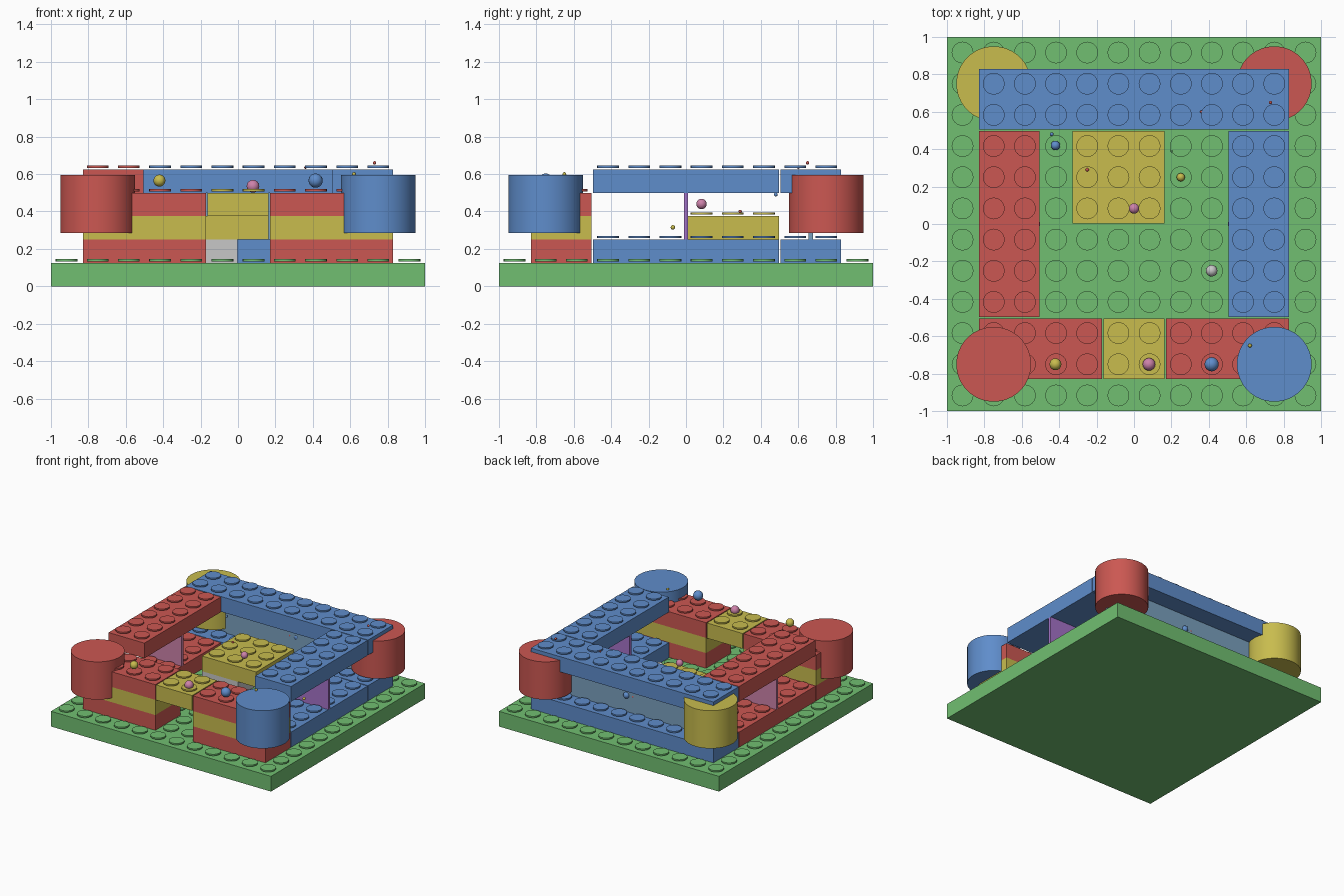
import bpy, bmesh
from mathutils import Matrix, Vector

cube = bpy.data.objects.get("Cube")
if cube:
    bpy.data.objects.remove(cube)

PITCH = 1 / 6      # stud spacing
H = 0.125          # brick height
GAP = 0.004        # clearance at brick sides


def material(name, rgb):
    m = bpy.data.materials.new(name)
    m.use_nodes = True
    m.diffuse_color = (*rgb, 1)
    bsdf = next(n for n in m.node_tree.nodes if n.type == 'BSDF_PRINCIPLED')
    bsdf.inputs["Base Color"].default_value = (*rgb, 1)
    return m


RED = material("red", (0.60, 0.097, 0.084))
GREEN = material("green", (0.165, 0.52, 0.165))
BLUE = material("blue", (0.114, 0.266, 0.597))
YELLOW = material("yellow", (0.577, 0.503, 0.076))
PURPLE = material("purple", (0.376, 0.171, 0.578))
PINK = material("pink", (0.61, 0.223, 0.402))
GREY = material("light grey", (0.57, 0.57, 0.57))
GLASS = material("pale blue glass", (0.195, 0.352, 0.515))


def finish(name, bm, mat, smooth=False):
    mesh = bpy.data.meshes.new(name)
    bm.to_mesh(mesh)
    bm.free()
    mesh.materials.append(mat)
    obj = bpy.data.objects.new(name, mesh)
    bpy.context.collection.objects.link(obj)
    if smooth:
        bpy.ops.object.select_all(action='DESELECT')
        obj.select_set(True)
        bpy.context.view_layer.objects.active = obj
        bpy.ops.object.shade_smooth_by_angle()
    return obj


def add_box(bm, lo, hi):
    lo, hi = Vector(lo), Vector(hi)
    size = Matrix.Diagonal((*(hi - lo), 1))
    bmesh.ops.create_cube(bm, size=1, matrix=Matrix.Translation((lo + hi) / 2) @ size)


def add_cylinder(bm, x, y, z0, z1, r, sides):
    bmesh.ops.create_cone(bm, cap_ends=True, segments=sides, radius1=r, radius2=r,
                          depth=z1 - z0, matrix=Matrix.Translation((x, y, (z0 + z1) / 2)))


def brick(name, mat, x, y, nx, ny, layer, gap=GAP):
    """Studded brick; x, y is the low corner in studs, nx by ny studs in size."""
    bm = bmesh.new()
    x0, y0, z = x * PITCH, y * PITCH, layer * H
    top = z + H
    add_box(bm, (x0 + gap, y0 + gap, z),
            (x0 + nx * PITCH - gap, y0 + ny * PITCH - gap, top))
    for i in range(nx):
        for j in range(ny):
            add_cylinder(bm, x0 + (i + 0.5) * PITCH, y0 + (j + 0.5) * PITCH,
                         top + 0.008, top + 0.02, 0.058, 24)
    return finish(name, bm, mat, True)


def panel(name, mat, lo, hi):
    bm = bmesh.new()
    add_box(bm, lo, hi)
    return finish(name, bm, mat)


def pillar(name, mat, x, y):
    bm = bmesh.new()
    add_cylinder(bm, x, y, 0.285, 0.595, 0.2, 48)
    return finish(name, bm, mat, True)


def ball(name, mat, x, y, z, r):
    bm = bmesh.new()
    bmesh.ops.create_uvsphere(bm, u_segments=16, v_segments=10, radius=r,
                              matrix=Matrix.Translation((x, y, z)))
    return finish(name, bm, mat, True)


# Base plate
brick("base_plate", GREEN, -6, -6, 12, 12, 0, 0)

# Front wall: three courses each side of a doorway, with a lintel
for side, x in (("right", -5), ("left", 1)):
    for layer, mat in ((1, RED), (2, YELLOW), (3, RED)):
        brick(f"front_wall_{side}_course_{layer}", mat, x, -5, 4, 2, layer)
brick("door_lintel", YELLOW, -1, -5, 2, 2, 3)

# Side and back walls: bottom and top courses with open windows between
for layer, course in ((1, "bottom"), (4, "top")):
    brick(f"right_wall_{course}", RED, -5, -3, 2, 6, layer)
    brick(f"left_wall_{course}", BLUE, 3, -3, 2, 6, layer)
    brick(f"back_wall_{course}", BLUE, -5, 3, 10, 2, layer)

# Window panels
panel("right_window_divider", PINK, (-0.83, -0.012, 2 * H), (-0.503, 0.012, 4 * H))
panel("left_window_divider", PURPLE, (0.503, -0.012, 2 * H), (0.83, 0.012, 4 * H))
panel("back_window_pane", GLASS, (-0.83, 0.655, 2 * H), (0.83, 0.679, 4 * H))

# Table in the middle
brick("table_support", GREY, -2, 0, 2, 3, 1)
brick("table_top", YELLOW, -2, 0, 3, 3, 2)

# Corner pillars
pillar("front_right_pillar", RED, -0.75, -0.75)
pillar("front_left_pillar", BLUE, 0.75, -0.75)
pillar("back_right_pillar", YELLOW, -0.75, 0.75)
pillar("back_left_pillar", RED, 0.75, 0.75)

# Balls on the front wall, table, floor and window
ball("front_ball_yellow", YELLOW, -0.42, -0.75, 0.565, 0.032)
ball("front_ball_pink", PINK, 0.08, -0.75, 0.535, 0.034)
ball("front_ball_blue", BLUE, 0.415, -0.75, 0.565, 0.038)
ball("table_ball", PINK, 0, 0.083, 0.44, 0.028)
ball("floor_ball_grey", GREY, 0.415, -0.25, 0.175, 0.031)
ball("floor_ball_yellow", YELLOW, 0.25, 0.25, 0.167, 0.022)
ball("floor_ball_blue", BLUE, -0.42, 0.42, 0.17, 0.025)
ball("window_ball", BLUE, 0.067, 0.675, 0.383, 0.026)

# Tiny beads
beads = ((BLUE, -0.44, 0.48, 0.49, 0.01), (RED, -0.25, 0.29, 0.4, 0.009),
         (RED, 0.73, 0.65, 0.66, 0.009), (RED, 0.36, 0.6, 0.635, 0.007),
         (YELLOW, 0.62, -0.65, 0.6, 0.01), (GREEN, 0.2, 0.39, 0.2, 0.007),
         (RED, 0.01, 0.667, 0.385, 0.014), (YELLOW, 0.65, -0.07, 0.315, 0.012))
for i, (mat, *spot) in enumerate(beads):
    ball(f"bead_{i + 1}", mat, *spot)
